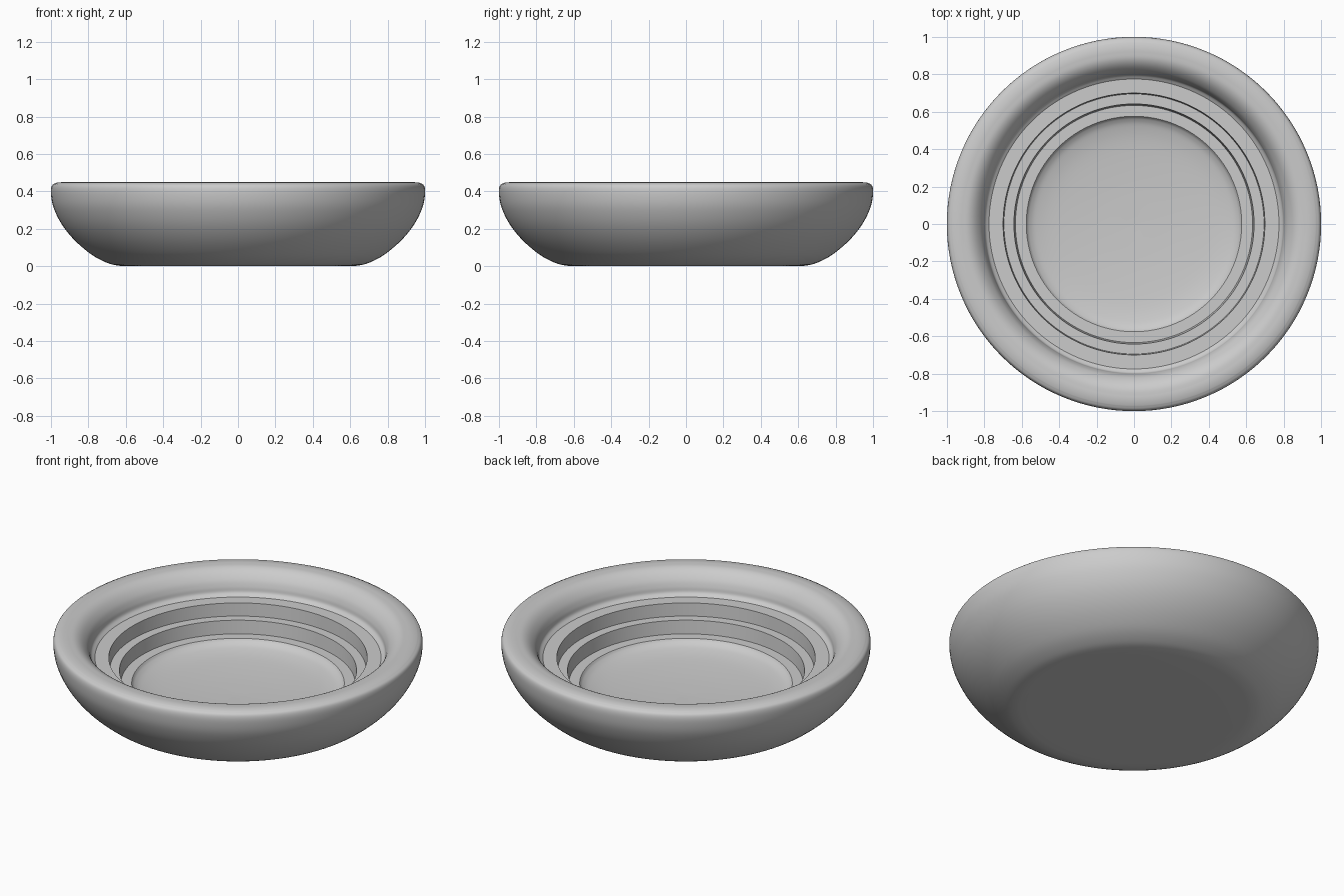
import bpy
import bmesh
import math
from mathutils import Vector

cube = bpy.data.objects.get("Cube")
if cube:
    bpy.data.objects.remove(cube, do_unlink=True)

SEGMENTS = 128

# Single matte grey
grey = bpy.data.materials.new("plain_grey")
grey.use_nodes = True
grey.diffuse_color = (0.6, 0.6, 0.6, 1)
grey.node_tree.nodes["Principled BSDF"].inputs["Base Color"].default_value = (0.6, 0.6, 0.6, 1)


def smooth_path(points, steps=5):
    """Curve through (radius, height) points."""
    pts = [Vector(p) for p in points]
    pts = [2 * pts[0] - pts[1]] + pts + [2 * pts[-1] - pts[-2]]
    out = []
    for a, b, c, d in zip(pts, pts[1:], pts[2:], pts[3:]):
        for i in range(steps):
            t = i / steps
            out.append(0.5 * (2 * b + (c - a) * t + (2 * a - 5 * b + 4 * c - d) * t ** 2
                              + (3 * b - a - 3 * c + d) * t ** 3))
    return out + [pts[-2]]


def lathe(name, profile, material):
    """Revolve a profile around z."""
    bm = bmesh.new()
    verts = [bm.verts.new((r, 0, z)) for r, z in profile]
    edges = [bm.edges.new(pair) for pair in zip(verts, verts[1:])]
    bmesh.ops.spin(bm, geom=verts + edges, cent=(0, 0, 0), axis=(0, 0, 1),
                   angle=math.tau, steps=SEGMENTS)
    bmesh.ops.remove_doubles(bm, verts=bm.verts, dist=0.0002)
    bmesh.ops.recalc_face_normals(bm, faces=bm.faces)
    mesh = bpy.data.meshes.new(name)
    bm.to_mesh(mesh)
    bm.free()
    mesh.materials.append(material)
    obj = bpy.data.objects.new(name, mesh)
    bpy.context.collection.objects.link(obj)
    bpy.ops.object.select_all(action="DESELECT")
    obj.select_set(True)
    bpy.context.view_layer.objects.active = obj
    bpy.ops.object.shade_smooth_by_angle(angle=math.radians(35))
    return obj


# Rounded underside, outer wall and rim
outside = [(0, 0), (0.3, 0)] + smooth_path([
    (0.58, 0), (0.64, 0.003), (0.7, 0.018), (0.78, 0.06), (0.87, 0.135), (0.94, 0.22),
    (0.985, 0.31), (1, 0.385), (0.995, 0.43), (0.97, 0.447)])

# Rim top rolling over into the steep inner wall
inner_wall = smooth_path([
    (0.93, 0.45), (0.885, 0.446), (0.85, 0.428), (0.82, 0.395),
    (0.804, 0.36), (0.796, 0.33), (0.775, 0.312)])

# Three stepped ledges
ledges = []
for outer, inner, height in [(0.775, 0.7, 0.312), (0.695, 0.642, 0.236), (0.634, 0.576, 0.158)]:
    ledges += [Vector((outer, height)), Vector((inner, height))]

# Shallow dished floor
floor = smooth_path([
    (0.576, 0.158), (0.56, 0.142), (0.52, 0.125), (0.42, 0.108), (0.22, 0.095), (0, 0.09)])

lathe("bowl", outside + inner_wall + ledges[1:-1] + floor, grey)
